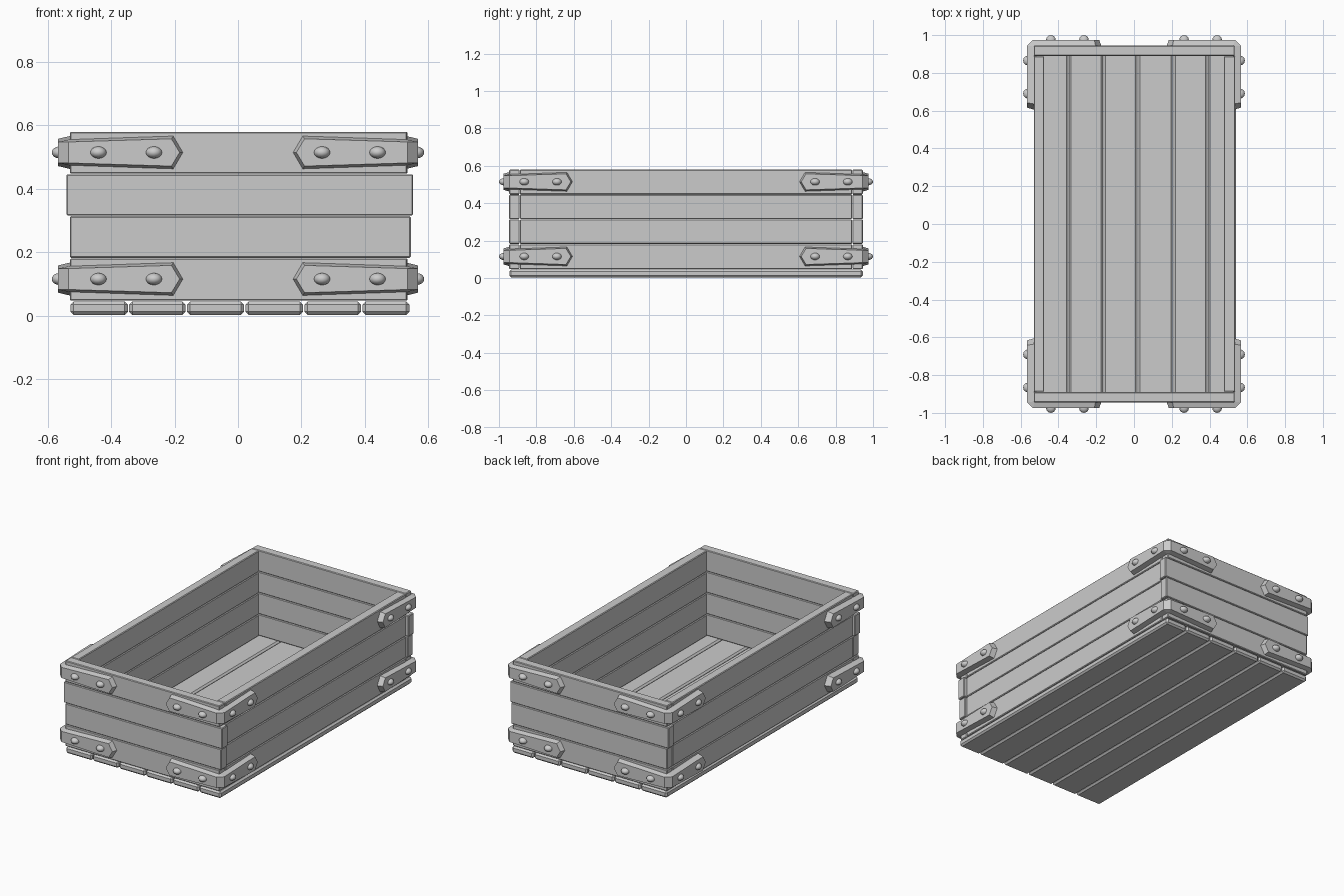
import bpy, bmesh
from mathutils import Vector, Matrix

old = bpy.data.objects.get("Cube")
if old:
    bpy.data.objects.remove(old, do_unlink=True)

grey = bpy.data.materials.new("plain grey")
grey.use_nodes = True
COLOUR = (0.6, 0.6, 0.6, 1)
grey.diffuse_color = COLOUR
grey.node_tree.nodes["Principled BSDF"].inputs["Base Color"].default_value = COLOUR


def finish(bm, name):
    bmesh.ops.recalc_face_normals(bm, faces=bm.faces)
    mesh = bpy.data.meshes.new(name)
    bm.to_mesh(mesh)
    bm.free()
    mesh.materials.append(grey)
    obj = bpy.data.objects.new(name, mesh)
    bpy.context.collection.objects.link(obj)
    return obj


def plank(name, low, high, bevel):
    """Box between two corners with softened edges."""
    low, high = Vector(low), Vector(high)
    bm = bmesh.new()
    bmesh.ops.create_cube(bm, size=1)
    for v in bm.verts:
        v.co = (low + high) / 2 + Vector(a * b for a, b in zip(v.co, high - low))
    bmesh.ops.bevel(bm, geom=bm.edges[:], offset=bevel, segments=1, affect='EDGES')
    return finish(bm, name)


# Floor planks running front to back
seams = [-0.53, -0.345, -0.163, 0.021, 0.207, 0.39, 0.542]
for i, (a, b) in enumerate(zip(seams, seams[1:])):
    plank(f"floor_plank_{i + 1}", (a + 0.002, -0.945, 0.002),
          (b - 0.002, 0.945, 0.044), 0.01)

# Wall planks, four rows; the end planks of the middle rows overhang a little
levels = [0.046, 0.181, 0.314, 0.446, 0.58]
overhang = [(-0.53, 0.533), (-0.53, 0.545), (-0.541, 0.552), (-0.53, 0.533)]
for row in range(4):
    z0, z1 = levels[row] + 0.001, levels[row + 1] - 0.001
    x0, x1 = overhang[row]
    for name, y0, y1 in (("front", -0.945, -0.89), ("back", 0.89, 0.945)):
        plank(f"{name}_plank_{row + 1}", (x0, y0, z0), (x1, y1, z1), 0.004)
    for name, a, b in (("right", -0.53, -0.476), ("left", 0.476, 0.535)):
        plank(f"{name}_plank_{row + 1}", (a, -0.888, z0), (b, 0.888, z1), 0.004)


# Corner brackets: a bent strap, widening to a pointed tip on both arms
# Station: wall point, outer point, half height at wall, half height outside
STATIONS = [
    ((0.172, 0.94), (0.184, 0.975), 0.0, 0.0),
    ((0.203, 0.94), (0.21, 0.975), 0.053, 0.043),
    ((0.525, 0.94), (0.535, 0.975), 0.042, 0.033),
    ((0.525, 0.94), (0.567, 0.943), 0.042, 0.033),
    ((0.525, 0.635), (0.567, 0.642), 0.053, 0.043),
    ((0.525, 0.604), (0.567, 0.616), 0.0, 0.0),
]


def bracket(name, sx, sy, z):
    bm = bmesh.new()
    rings = []
    for inner, outer, hi, ho in STATIONS:
        rings.append([bm.verts.new((p[0] * sx, p[1] * sy, z + h)) for p, h in
                      ((inner, hi), (outer, ho), (outer, -ho), (inner, -hi))])
    for a, b in zip(rings, rings[1:]):
        for k in range(4):
            n = (k + 1) % 4
            bm.faces.new((a[k], a[n], b[n], b[k]))
    bmesh.ops.remove_doubles(bm, verts=bm.verts[:], dist=0.0005)
    return finish(bm, name)


def rivet(name, centre, scale):
    bm = bmesh.new()
    bmesh.ops.create_uvsphere(bm, u_segments=12, v_segments=8, radius=1)
    bm.transform(Matrix.Translation(centre) @ Matrix.Diagonal((*scale, 1)))
    for f in bm.faces:
        f.smooth = True
    return finish(bm, name)


for level, z in (("lower", 0.115), ("upper", 0.514)):
    for end, sy in (("front", -1), ("back", 1)):
        for side, sx in (("right", -1), ("left", 1)):
            tag = f"{level}_{end}_{side}"
            bracket(f"bracket_{tag}", sx, sy, z)
            for i, x in enumerate((0.265, 0.44)):
                rivet(f"end_rivet_{tag}_{i + 1}", (x * sx, 0.973 * sy, z),
                      (0.026, 0.027, 0.019))
            for i, y in enumerate((0.69, 0.865)):
                rivet(f"side_rivet_{tag}_{i + 1}", (0.562 * sx, y * sy, z),
                      (0.025, 0.026, 0.019))
